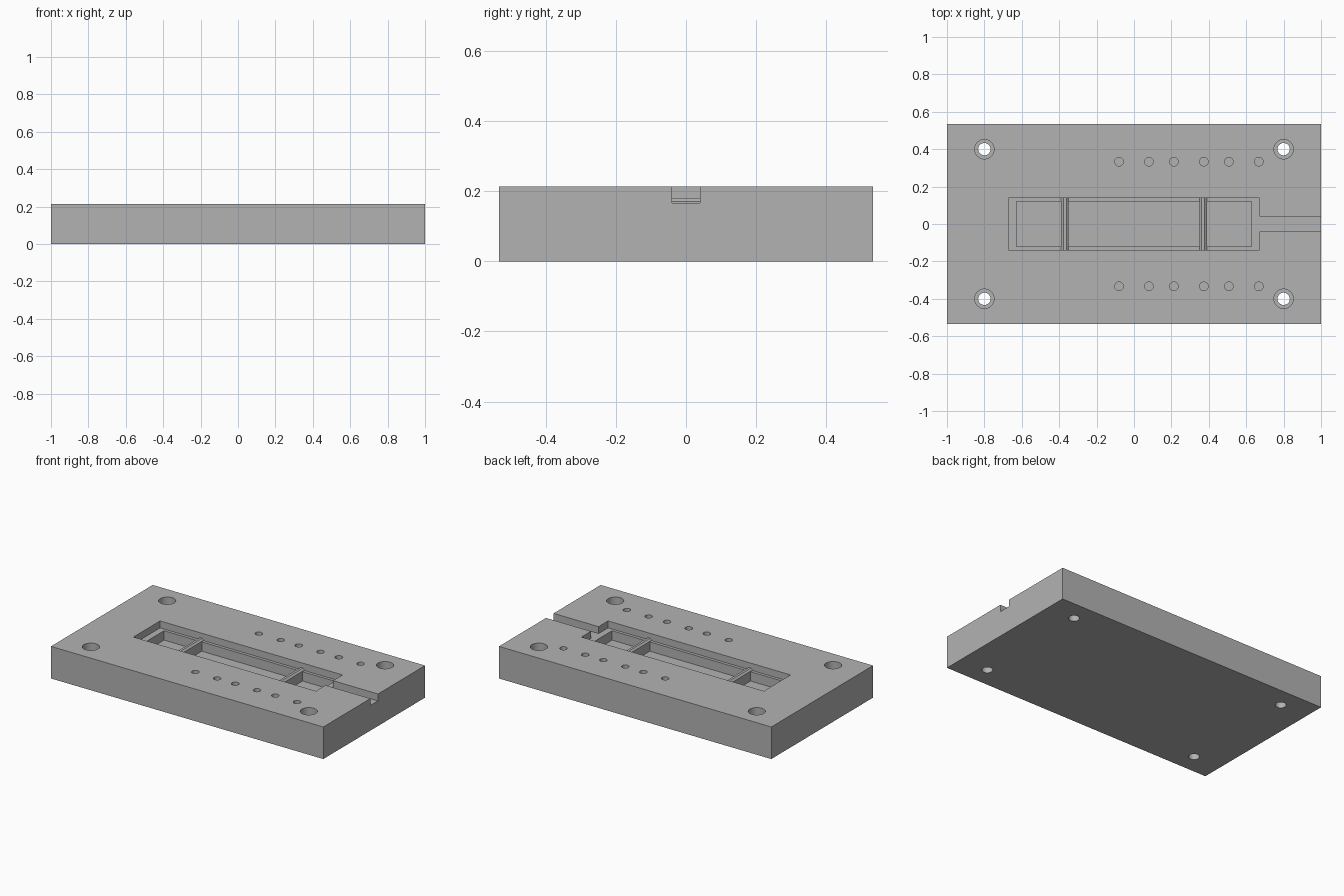
import bpy, bmesh, math

cube = bpy.data.objects.get("Cube")
if cube:
    bpy.data.objects.remove(cube, do_unlink=True)

# Sizes
LENGTH, WIDTH, TOP = 2.0, 1.067, 0.213
LEDGE, FLOOR = 0.167, 0.105
OVER = TOP + 0.1

grey = bpy.data.materials.new("machined_grey")
grey.use_nodes = True
grey.diffuse_color = (0.45, 0.45, 0.45, 1)
grey.node_tree.nodes["Principled BSDF"].inputs["Base Color"].default_value = grey.diffuse_color


def finish(name, bm):
    bmesh.ops.recalc_face_normals(bm, faces=bm.faces)
    mesh = bpy.data.meshes.new(name)
    bm.to_mesh(mesh)
    bm.free()
    mesh.materials.append(grey)
    obj = bpy.data.objects.new(name, mesh)
    bpy.context.collection.objects.link(obj)
    return obj


def box(name, x0, x1, half_y, z0, z1):
    bm = bmesh.new()
    bmesh.ops.create_cube(bm, size=1)
    for v in bm.verts:
        v.co.x = x1 if v.co.x > 0 else x0
        v.co.y = math.copysign(half_y, v.co.y)
        v.co.z = z1 if v.co.z > 0 else z0
    return finish(name, bm)


def cylinders(name, points, radius, z0, z1):
    bm = bmesh.new()
    for x, y in points:
        verts = bmesh.ops.create_cone(bm, cap_ends=True, segments=32, radius1=radius,
                                      radius2=radius, depth=z1 - z0)["verts"]
        bmesh.ops.translate(bm, verts=verts, vec=(x, y, (z0 + z1) / 2))
    return finish(name, bm)


# Block and everything milled out of it
block = box("base_block", -LENGTH / 2, LENGTH / 2, WIDTH / 2, 0, TOP)
corners = [(x, y) for x in (-0.8, 0.8) for y in (-0.4, 0.4)]
pins = [(x, y) for x in (-0.08, 0.08, 0.213, 0.373, 0.507, 0.667) for y in (-0.333, 0.333)]
cutters = [
    box("outer_pocket_cutter", -0.67, 0.67, 0.14, LEDGE, OVER),
    box("inner_pocket_cutter", -0.627, 0.627, 0.12, FLOOR, OVER),
    box("channel_cutter", 0.6, 1.1, 0.04, LEDGE, OVER),
    cylinders("bolt_hole_cutter", corners, 0.033, -0.1, OVER),
    cylinders("counterbore_cutter", corners, 0.052, TOP - 0.067, OVER),
    cylinders("pin_hole_cutter", pins, 0.023, TOP - 0.133, OVER),
]
for cutter in cutters:
    mod = block.modifiers.new(cutter.name, "BOOLEAN")
    mod.operation, mod.solver, mod.object = "DIFFERENCE", "EXACT", cutter
bpy.context.view_layer.update()
graph = bpy.context.evaluated_depsgraph_get()
carved = bpy.data.meshes.new_from_object(block.evaluated_get(graph))
block.modifiers.clear()
block.data = carved
for cutter in cutters:
    bpy.data.objects.remove(cutter, do_unlink=True)

# Chamfered cross bars dividing the pocket
for name, x in (("right_cross_bar", -0.37), ("left_cross_bar", 0.37)):
    bm = bmesh.new()
    profile = [(-0.02, FLOOR), (0.02, FLOOR), (0.02, LEDGE + 0.003),
               (0.008, 0.18), (-0.008, 0.18), (-0.02, LEDGE + 0.003)]
    face = bm.faces.new([bm.verts.new((x + dx, -0.14, z)) for dx, z in profile])
    new = bmesh.ops.extrude_face_region(bm, geom=[face])["geom"]
    bmesh.ops.translate(bm, verts=[g for g in new if isinstance(g, bmesh.types.BMVert)],
                        vec=(0, 0.28, 0))
    finish(name, bm)

# Smooth hole walls, sharp machined edges
bpy.ops.object.select_all(action="DESELECT")
block.select_set(True)
bpy.context.view_layer.objects.active = block
bpy.ops.object.shade_smooth_by_angle(angle=math.radians(30))
